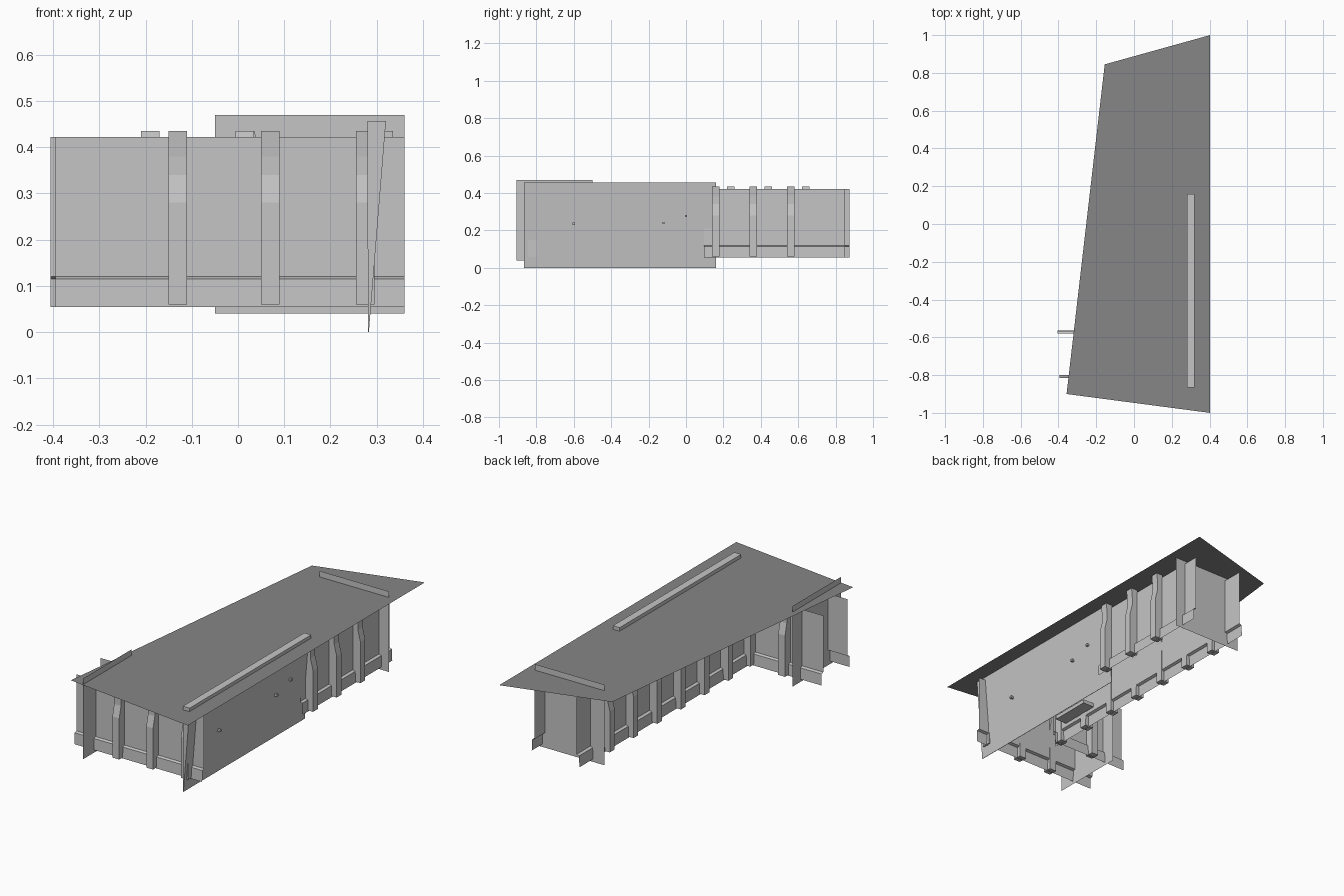
import bpy, bmesh

if "Cube" in bpy.data.objects:
    bpy.data.objects.remove(bpy.data.objects["Cube"])


def material(name, r, g, b):
    m = bpy.data.materials.new(name)
    m.diffuse_color = (r, g, b, 1)
    m.use_nodes = True
    m.node_tree.nodes["Principled BSDF"].inputs["Base Color"].default_value = m.diffuse_color
    return m


WALL = material("light grey wall", 0.56, 0.56, 0.56)
ROOF = material("dark grey roof", 0.24, 0.24, 0.24)


def finish(name, bm, mat, closed=True):
    if closed:
        bmesh.ops.recalc_face_normals(bm, faces=bm.faces)
    me = bpy.data.meshes.new(name)
    bm.to_mesh(me)
    bm.free()
    me.materials.append(mat)
    ob = bpy.data.objects.new(name, me)
    bpy.context.collection.objects.link(ob)


def prism(name, loop_a, loop_b, mat):
    """Solid between two matching outlines."""
    bm = bmesh.new()
    a = [bm.verts.new(p) for p in loop_a]
    b = [bm.verts.new(p) for p in loop_b]
    bm.faces.new(a)
    bm.faces.new(b[::-1])
    for i in range(len(a)):
        j = (i + 1) % len(a)
        bm.faces.new((a[j], a[i], b[i], b[j]))
    finish(name, bm, mat)


def sheet(name, line_a, line_b, mat, flip=False):
    """Thin wall skin between two matching lines."""
    bm = bmesh.new()
    a = [bm.verts.new(p) for p in line_a]
    b = [bm.verts.new(p) for p in line_b]
    for i in range(len(a) - 1):
        f = (a[i], a[i + 1], b[i + 1], b[i])
        bm.faces.new(f[::-1] if flip else f)
    finish(name, bm, mat, closed=False)


def box(name, lo, hi, mat):
    def ring(z):
        return [(lo[0], lo[1], z), (hi[0], lo[1], z), (hi[0], hi[1], z), (lo[0], hi[1], z)]
    prism(name, ring(lo[2]), ring(hi[2]), mat)


def place(axis, pos, side, t, o, z):
    """Point at t along a wall, o outward from it."""
    return (t, pos + side * o, z) if axis == 'x' else (pos + side * o, t, z)


# wall section with a stepped base, and the wavy pilaster section
WALL_SECTION = [(0, 0.422), (0, 0.12), (0.014, 0.115), (0.016, 0.055)]
PILASTER_SECTION = [(0.045, 0.06), (0.045, 0.28), (0.03, 0.34), (0.03, 0.38), (0.035, 0.435),
                    (-0.003, 0.435), (-0.013, 0.38), (-0.013, 0.34), (0.0, 0.28), (-0.003, 0.06)]

# name, direction, position, outward side, start, end, pilaster centres
WALLS = [
    ("front_wall", 'x', -0.80, -1, -0.395, 0.36, (-0.13, 0.07, 0.275)),
    ("wing_back_wall", 'x', -0.58, 1, -0.405, 0.05, (-0.19, 0.015)),
    ("left_wall", 'y', 0.033, -1, -0.60, 0.875, (0.64, 0.44, 0.24, 0.04, -0.16, -0.36)),
    ("right_back_wall", 'y', 0.30, 1, 0.095, 0.85, (0.16, 0.36, 0.56)),
]
for name, axis, pos, side, t0, t1, centres in WALLS:
    lines = [[place(axis, pos, side, t, o, z) for o, z in WALL_SECTION] for t in (t0, t1)]
    sheet(name, lines[0], lines[1], WALL, flip=(axis == 'x') == (side > 0))
    for n, c in enumerate(centres):
        loops = [[place(axis, pos, side, c + d, o, z) for o, z in PILASTER_SECTION]
                 for d in (-0.02, 0.02)]
        prism(f"{name}_pilaster_{n + 1}", loops[0], loops[1], WALL)

# plain end walls that rise through the roof
sheet("back_end_wall", [(-0.05, 0.76, 0.04), (-0.05, 0.76, 0.47)],
      [(0.36, 0.76, 0.04), (0.36, 0.76, 0.47)], WALL)
sheet("wing_end_wall", [(-0.28, -0.907, 0.04), (-0.28, -0.907, 0.47)],
      [(-0.28, -0.50, 0.04), (-0.28, -0.50, 0.47)], WALL)

# tapering right wall
WEDGE = [(0.28, 0.457), (0.32, 0.457), (0.283, 0.0), (0.281, 0.0)]
prism("right_front_wall", [(x, -0.865, z) for x, z in WEDGE],
      [(x, 0.16, z) for x, z in WEDGE], WALL)

# small fittings on the right wall
for n, (y, z) in enumerate([(-0.6, 0.235), (-0.12, 0.24), (0.0, 0.277)]):
    box(f"wall_fitting_{n + 1}", (0.29, y - 0.006, z - 0.006), (0.318, y + 0.006, z + 0.006), WALL)

# ledge inside the left wall
box("inner_ledge", (0.033, -0.50, 0.14), (0.10, -0.28, 0.16), WALL)

# flat four-sided roof
bm = bmesh.new()
bm.faces.new([bm.verts.new((x, y, 0.438)) for x, y in
              [(-0.357, -0.90), (0.403, -1.0), (0.403, 1.0), (-0.155, 0.845)]])
finish("roof", bm, ROOF, closed=False)
